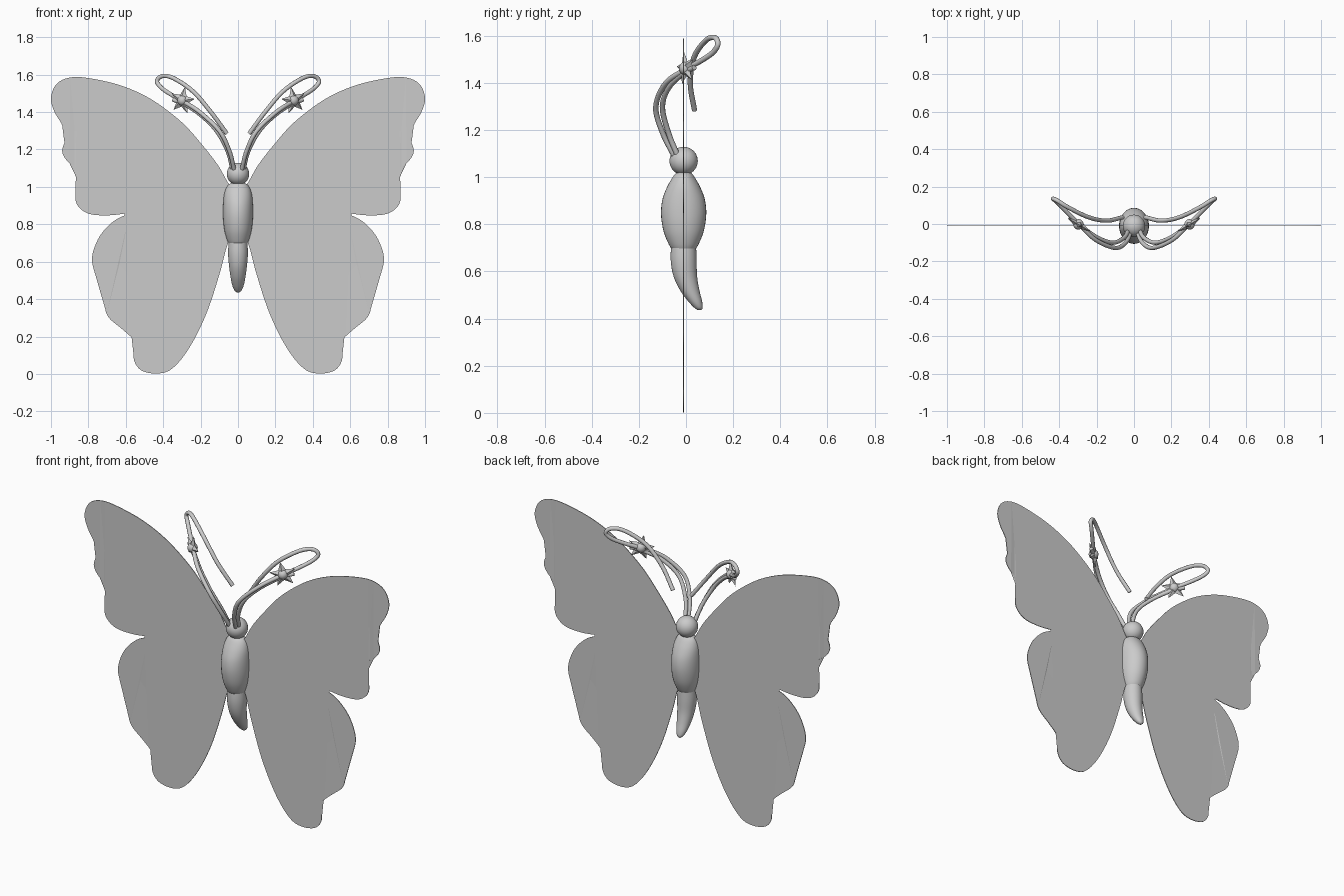
import bpy, bmesh, math
from mathutils import Vector, Matrix

if "Cube" in bpy.data.objects:
    bpy.data.objects.remove(bpy.data.objects["Cube"])

Y0 = -0.01  # plane of the wings and body axis


def catmull(pts, steps):
    """Smooth open curve through the given points."""
    p = [Vector(q) for q in pts]
    p = [2 * p[0] - p[1]] + p + [2 * p[-1] - p[-2]]
    out = []
    for i in range(1, len(p) - 2):
        a, b, c, d = p[i - 1:i + 3]
        for k in range(steps):
            t = k / steps
            out.append(0.5 * (2 * b + (c - a) * t + (2 * a - 5 * b + 4 * c - d) * t * t
                              + (3 * b - a - 3 * c + d) * t ** 3))
    return out + [p[-2]]


def finish(name, bm, angle=None):
    bmesh.ops.recalc_face_normals(bm, faces=bm.faces)
    me = bpy.data.meshes.new(name)
    bm.to_mesh(me)
    bm.free()
    ob = bpy.data.objects.new(name, me)
    bpy.context.collection.objects.link(ob)
    if angle:
        bpy.context.view_layer.objects.active = ob
        ob.select_set(True)
        bpy.ops.object.shade_smooth_by_angle(angle=math.radians(angle))
        ob.select_set(False)
    return ob


def skin(bm, rings):
    """Join rings of vertices and close both ends."""
    n = len(rings[0])
    for a, b in zip(rings, rings[1:]):
        for i in range(n):
            j = (i + 1) % n
            bm.faces.new((a[i], a[j], b[j], b[i]))
    bm.faces.new(rings[0])
    bm.faces.new(rings[-1])


def loft(name, sections, n=32):
    """Elliptical horizontal sections (z, y centre, x radius, y radius)."""
    bm = bmesh.new()
    rings = []
    for z, yc, rx, ry in catmull(sections, 4):
        rings.append([bm.verts.new((rx * math.cos(2 * math.pi * i / n),
                                    yc + ry * math.sin(2 * math.pi * i / n), z))
                      for i in range(n)])
    skin(bm, rings)
    return finish(name, bm, 60)


def tube(name, pts, side, r=0.0115, n=10):
    path = [Vector((side * p.x, p.y, p.z)) for p in catmull(pts, 6)]
    bm = bmesh.new()
    rings, up = [], Vector((0, 1, 0))
    for i, c in enumerate(path):
        t = (path[min(i + 1, len(path) - 1)] - path[max(i - 1, 0)]).normalized()
        up = (up - t * up.dot(t)).normalized()
        v = t.cross(up)
        rings.append([bm.verts.new(c + r * (up * math.cos(2 * math.pi * k / n)
                                            + v * math.sin(2 * math.pi * k / n)))
                      for k in range(n)])
    skin(bm, rings)
    return finish(name, bm, 50)


# Wing outlines (x, z): fore wing to the notch, then hind wing
FORE = [(.02, .98), (.055, 1.025), (.11, 1.12), (.2, 1.235), (.3, 1.345), (.45, 1.46), (.6, 1.533),
        (.75, 1.573), (.88, 1.587), (.965, 1.555), (1, 1.48), (.983, 1.405), (.94, 1.33),
        (.923, 1.26), (.94, 1.19), (.91, 1.135), (.85, 1.09), (.842, 1.04), (.867, .97),
        (.86, .905), (.8, .857), (.69, .848), (.565, .863)]
HIND = [(.565, .863), (.66, .82), (.74, .735), (.78, .625), (.76, .535), (.7, .48), (.685, .43),
        (.71, .36), (.69, .3), (.62, .24), (.562, .185), (.555, .135), (.555, .07), (.515, .018),
        (.43, .002), (.35, .03), (.26, .14), (.17, .32), (.1, .53), (.06, .68), (.02, .78)]


def wing(name, side):
    outline = catmull(FORE, 6)[:-1] + catmull(HIND, 6)
    bm = bmesh.new()
    face = bm.faces.new([bm.verts.new((side * p.x, Y0, p.y)) for p in outline])
    bmesh.ops.triangulate(bm, faces=[face])
    ob = finish(name, bm)
    m = ob.modifiers.new("thickness", 'SOLIDIFY')
    m.thickness = 0.004
    m.offset = 0


# Antenna strands (x, y, z): a long looped one and a short one
LONG = [(.02, -.05, 1.09), (.045, -.1, 1.19), (.1, -.128, 1.3), (.205, -.085, 1.4),
        (.295, 0, 1.458), (.36, .065, 1.495), (.41, .115, 1.53), (.433, .135, 1.565),
        (.405, .122, 1.592), (.345, .085, 1.581), (.24, .035, 1.51), (.145, .018, 1.4),
        (.06, .036, 1.285)]
SHORT = [(.03, -.035, 1.09), (.055, -.075, 1.19), (.115, -.1, 1.3), (.2, -.07, 1.385),
         (.29, -.005, 1.445), (.345, .035, 1.465)]


def star(name, side):
    """Five-pointed faceted star with a bead at its centre."""
    bm = bmesh.new()
    rim = []
    for i in range(10):
        r = 0.075 if i % 2 == 0 else 0.034
        a = math.radians(102 + 36 * i)
        rim.append(bm.verts.new((r * math.cos(a), 0, r * math.sin(a))))
    tips = [bm.verts.new((0, s * 0.022, 0)) for s in (-1, 1)]
    for t in tips:
        for i in range(10):
            bm.faces.new((rim[i], rim[(i + 1) % 10], t))
    bm.transform(Matrix.Diagonal((side, 1, 1, 1)))
    place = Matrix.Translation((side * .297, -.002, 1.462)) @ \
        Matrix.Rotation(side * math.radians(30), 4, 'Z')
    bm.transform(place)
    finish(name, bm)
    bm = bmesh.new()
    bmesh.ops.create_uvsphere(bm, u_segments=20, v_segments=12, radius=0.028, matrix=place)
    finish(name + "_bead", bm, 60)


# Body: head, thorax and curved abdomen
bm = bmesh.new()
bmesh.ops.create_uvsphere(bm, u_segments=32, v_segments=20, radius=0.06,
                          matrix=Matrix.Translation((0, Y0, 1.069)))
finish("head", bm, 60)
loft("thorax", [(.69, Y0, .046, .048), (.715, Y0, .058, .063), (.76, Y0, .071, .082),
                (.81, Y0, .078, .093), (.86, Y0, .08, .096), (.91, Y0, .079, .089),
                (.955, Y0, .075, .072), (.99, Y0, .065, .053), (1.012, Y0, .05, .038),
                (1.022, Y0, .03, .025)])
loft("abdomen", [(.73, Y0, .048, .052), (.65, -.01, .053, .055), (.58, -.003, .048, .05),
                 (.52, .016, .04, .041), (.475, .038, .031, .03), (.448, .052, .02, .019),
                 (.436, .057, .008, .008)])

# Mirrored parts
for label, s in (("right", 1), ("left", -1)):
    wing("wing_" + label, s)
    tube("antenna_loop_" + label, LONG, s)
    tube("antenna_short_" + label, SHORT, s)
    star("antenna_star_" + label, s)
